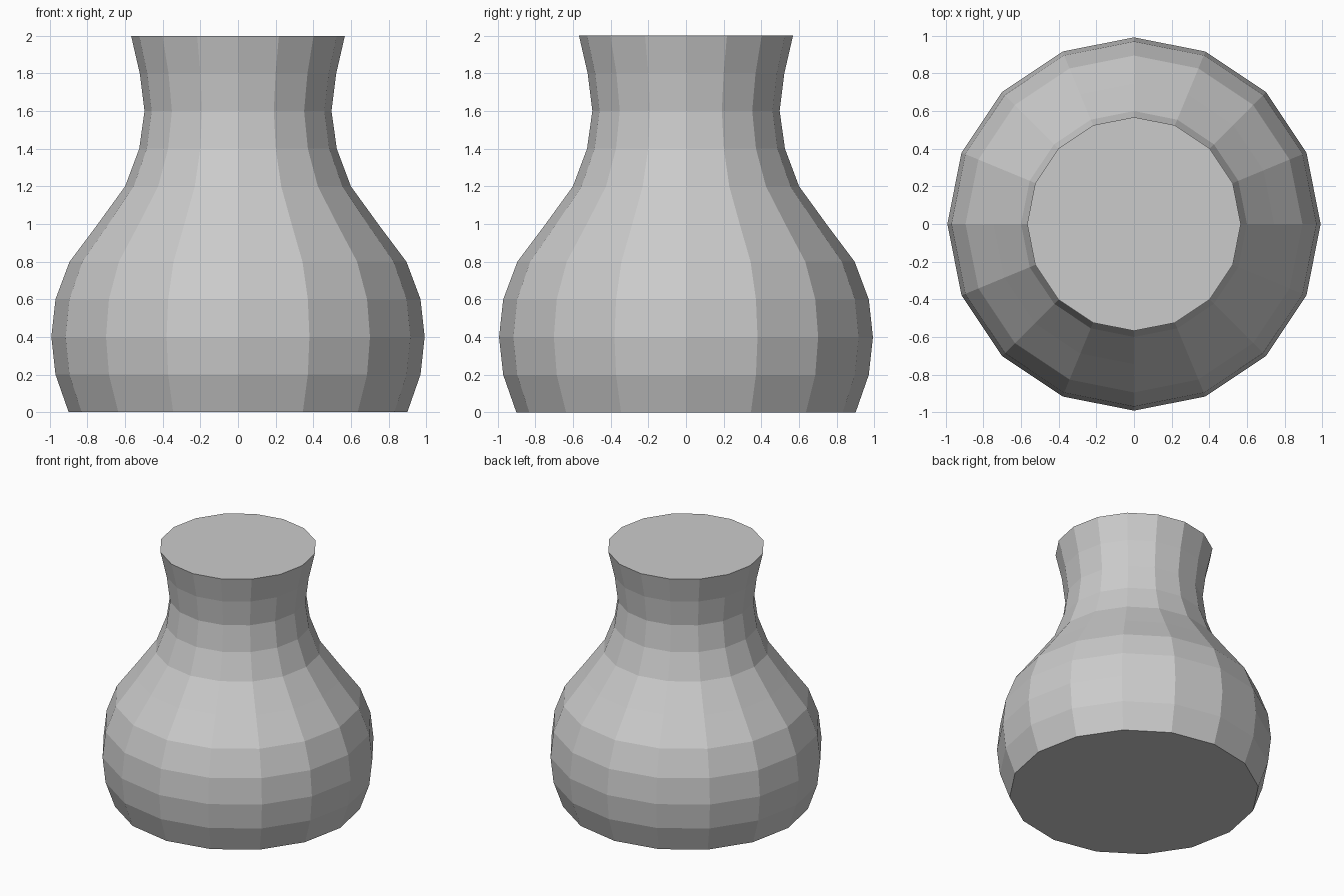
import bpy
from math import cos, sin, tau

cube = bpy.data.objects.get("Cube")
if cube:
    bpy.data.objects.remove(cube, do_unlink=True)

SIDES = 16
STEP = 0.2
# Outer radius of each evenly spaced ring, from base to rim
RADII = [0.9, 0.97, 0.992, 0.97, 0.895, 0.745, 0.6, 0.525, 0.497, 0.522, 0.568]

clay = bpy.data.materials.new("plain grey")
clay.use_nodes = True
grey = (0.6, 0.6, 0.6, 1)
clay.diffuse_color = grey
clay.node_tree.nodes["Principled BSDF"].inputs["Base Color"].default_value = grey


def lathe(name, radii, step, sides):
    """Turn a list of ring radii into a closed faceted solid."""
    verts = [(r * cos(tau * s / sides), r * sin(tau * s / sides), i * step)
             for i, r in enumerate(radii) for s in range(sides)]
    faces = []
    for ring in range(len(radii) - 1):
        low, high = ring * sides, (ring + 1) * sides
        for s in range(sides):
            n = (s + 1) % sides
            faces.append((low + s, low + n, high + n, high + s))
    # Flat base and flat closed top
    faces.append(tuple(reversed(range(sides))))
    faces.append(tuple(range(len(verts) - sides, len(verts))))
    mesh = bpy.data.meshes.new(name)
    mesh.from_pydata(verts, [], faces)
    mesh.update()
    obj = bpy.data.objects.new(name, mesh)
    bpy.context.collection.objects.link(obj)
    return obj


# Vase body with waisted neck and flared rim
vase = lathe("vase_body", RADII, STEP, SIDES)
vase.data.materials.append(clay)
